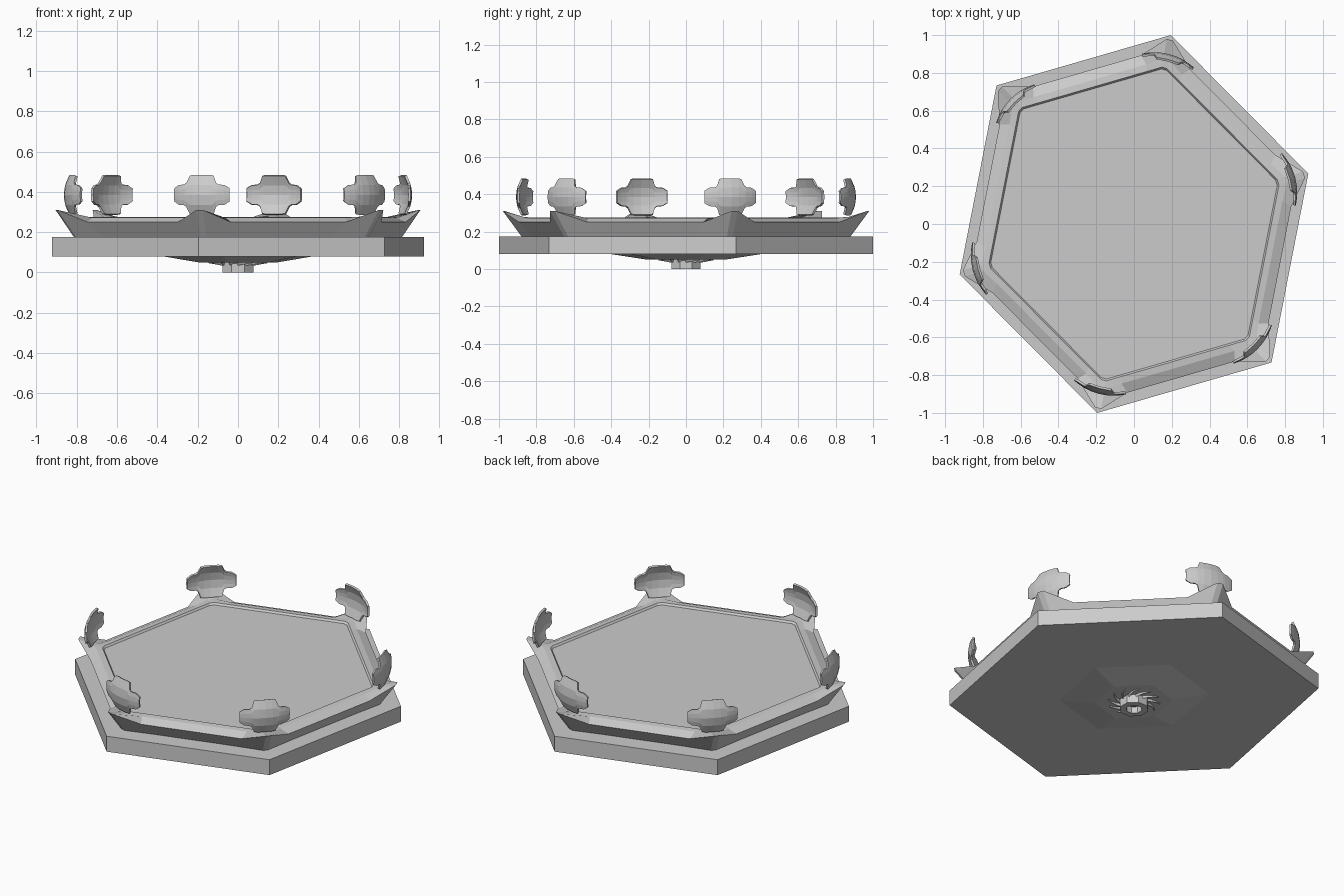
import bpy, bmesh
from math import sin, cos, pi, radians
from mathutils import Vector

if "Cube" in bpy.data.objects:
    bpy.data.objects.remove(bpy.data.objects["Cube"])

# Slightly skewed hexagon: two corner vectors define all six
A, B = Vector((0.923, 0.267)), Vector((0.195, 1.0))
HEX = [A, B, B - A, -A, -B, A - B]


def make(name, verts, faces):
    me = bpy.data.meshes.new(name)
    bm = bmesh.new()
    vs = [bm.verts.new(v) for v in verts]
    for f in faces:
        bm.faces.new([vs[i] for i in f])
    bmesh.ops.recalc_face_normals(bm, faces=bm.faces)
    bm.to_mesh(me)
    bm.free()
    ob = bpy.data.objects.new(name, me)
    bpy.context.collection.objects.link(ob)
    return ob


def loft(name, loops, closed=False):
    """Skin equal-length loops; cap the ends, or join last to first."""
    n, m = len(loops[0]), len(loops)
    verts = [p for loop in loops for p in loop]
    faces = []
    for j in range(m if closed else m - 1):
        k = (j + 1) % m
        for i in range(n):
            i2 = (i + 1) % n
            faces.append((j * n + i, j * n + i2, k * n + i2, k * n + i))
    if not closed:
        faces += [tuple(range(n)), tuple(range((m - 1) * n, m * n))]
    return make(name, verts, faces)


def hexa(s, z):
    return [(p.x * s, p.y * s, z) for p in HEX]


def corner_loop(s, z, t, tip_s, tip_z, tip_t):
    """Hexagon loop with four points per corner, the middle two raised as a claw."""
    out = []
    for k in range(6):
        c, prev, nxt = HEX[k], HEX[k - 1], HEX[(k + 1) % 6]
        for other, tt, ss, zz in ((prev, t, s, z), (prev, tip_t, tip_s, tip_z),
                                  (nxt, tip_t, tip_s, tip_z), (nxt, t, s, z)):
            p = c.lerp(other, tt) * ss
            out.append((p.x, p.y, zz))
    return out


def circle(r, z, n=8):
    return [(r * cos(2 * pi * (i + .5) / n), r * sin(2 * pi * (i + .5) / n), z) for i in range(n)]


# Base slab
loft("base_slab", [hexa(1, 0.08), hexa(1, 0.175)])

# Flared upper rim with claws at the corners, and the sunken deck
loft("upper_rim", [
    corner_loop(0.88, 0.175, 0.22, 0.885, 0.175, 0.02),
    corner_loop(0.935, 0.25, 0.17, 0.985, 0.31, 0.02),
    corner_loop(0.875, 0.272, 0.13, 0.88, 0.278, 0.02),
    corner_loop(0.835, 0.275, 0.13, 0.835, 0.275, 0.02),
    corner_loop(0.825, 0.264, 0.13, 0.825, 0.264, 0.02),
])

# Underside dome
loft("underside_dome", [hexa(0.41, 0.081), hexa(0.21, 0.05)])

# Hollow hub that the model stands on
loft("hub", [circle(0.083, 0.052), circle(0.083, 0), circle(0.045, 0), circle(0.045, 0.04),
             circle(0.02, 0.03), circle(0.005, 0.03)])

# Swirled vanes round the hub
for i in range(12):
    a = 2 * pi * i / 12
    rows = []
    for j in range(4):
        r, b = 0.08 + 0.022 * j, a + 0.17 * j
        d, w = Vector((cos(b), sin(b))), Vector((-sin(b), cos(b))) * 0.009
        p = d * r
        z = 0.034 + 0.004 * j
        rows.append([(p.x + w.x, p.y + w.y, 0.055), (p.x - w.x, p.y - w.y, 0.055),
                     (p.x, p.y, z)])
    loft(f"vane_{i}", rows)

# Curved cross-shaped plates standing over each corner
HALF = [(0, .097), (.04, .097), (.06, .094), (.075, .058), (.087, .05), (.115, .048), (.14, .032)]
COLS = [(-u, h) for u, h in HALF[:0:-1]] + HALF
CENTRES = [Vector((0.815, 0.235)), Vector((0.178, 0.86)), Vector((-0.625, 0.635))]
CENTRES += [-c for c in CENTRES]
for k, c in enumerate(CENTRES):
    a = radians(15 + 60 * k)
    n, t = Vector((cos(a), sin(a))), Vector((-sin(a), cos(a)))
    verts, faces = [], []
    for u, h in COLS:
        for f in (-1, -0.5, 0, 0.5, 1):
            v = f * h
            bulge = 0.034 * (1 - (u / .14) ** 2) - 0.028 * (v / .097) ** 2
            p = c + t * u + n * bulge
            verts.append((p.x, p.y, 0.385 + v))
    for i in range(len(COLS) - 1):
        for j in range(4):
            q = i * 5 + j
            faces.append((q, q + 5, q + 6, q + 1))
    plate = make(f"cross_plate_{k}", verts, faces)
    mod = plate.modifiers.new("thickness", 'SOLIDIFY')
    mod.thickness = 0.012
    mod.offset = 0
